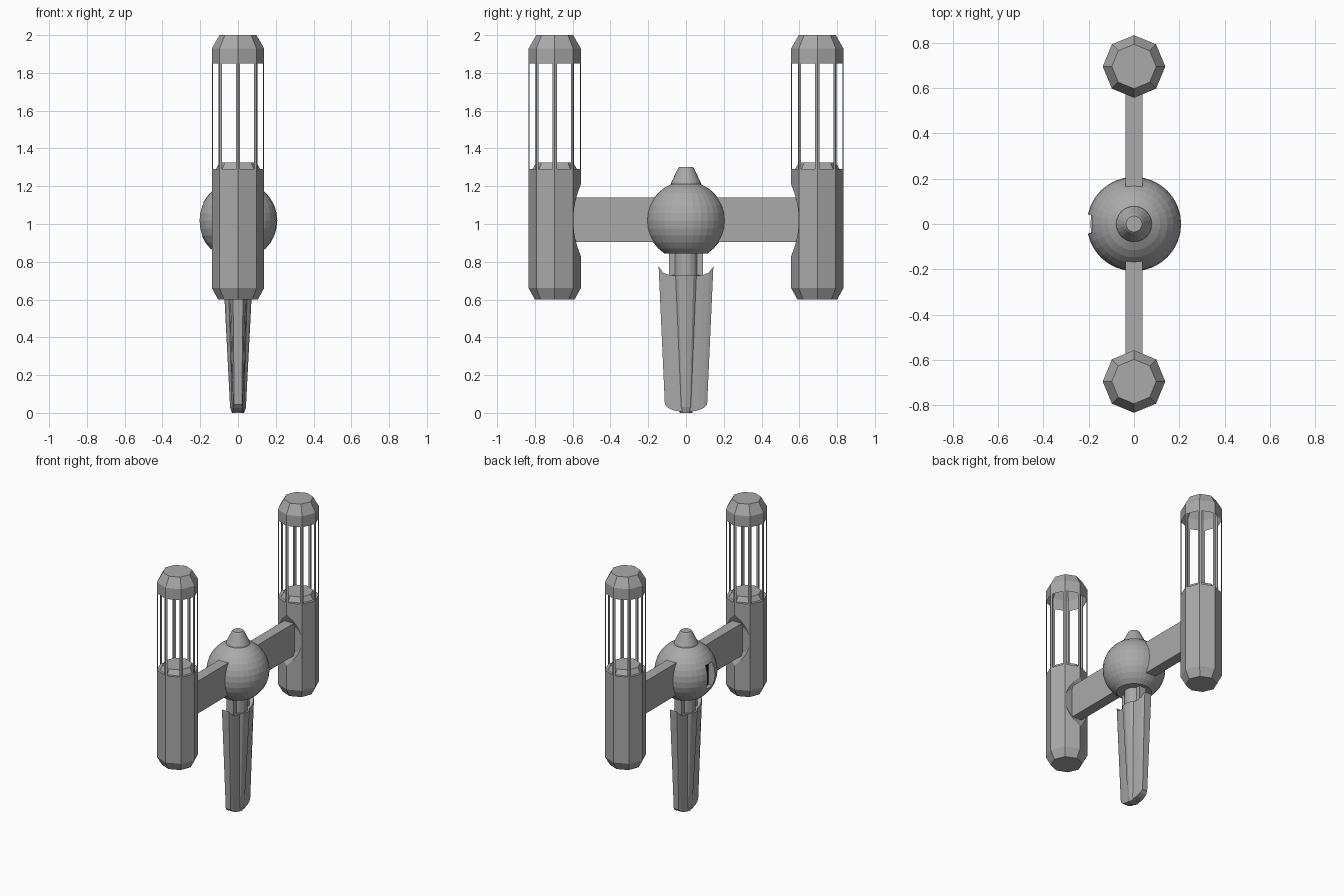
import bpy, bmesh
from math import sin, cos, pi

if "Cube" in bpy.data.objects:
    bpy.data.objects.remove(bpy.data.objects["Cube"])

grey = bpy.data.materials.new("dark_grey")
grey.diffuse_color = (0.4, 0.4, 0.4, 1)
grey.use_nodes = True
grey.node_tree.nodes["Principled BSDF"].inputs["Base Color"].default_value = grey.diffuse_color
black = bpy.data.materials.new("black")
black.diffuse_color = (0.01, 0.01, 0.01, 1)
black.use_nodes = True
black.node_tree.nodes["Principled BSDF"].inputs["Base Color"].default_value = black.diffuse_color


def make(name, verts, faces, mat=grey):
    me = bpy.data.meshes.new(name)
    me.from_pydata(verts, [], faces)
    me.materials.append(mat)
    bm = bmesh.new()
    bm.from_mesh(me)
    bmesh.ops.recalc_face_normals(bm, faces=bm.faces)
    bm.to_mesh(me)
    bm.free()
    ob = bpy.data.objects.new(name, me)
    bpy.context.collection.objects.link(ob)
    return ob


def lathe(name, profile, n, cy=0, caps=(True, True)):
    """Stack of n-sided rings from (radius, z) pairs."""
    verts = [(r * cos(2 * pi * i / n), cy + r * sin(2 * pi * i / n), z)
             for r, z in profile for i in range(n)]
    faces = [(k * n + i, k * n + (i + 1) % n, (k + 1) * n + (i + 1) % n, (k + 1) * n + i)
             for k in range(len(profile) - 1) for i in range(n)]
    if caps[0]:
        faces.append(tuple(range(n)))
    if caps[1]:
        faces.append(tuple(range((len(profile) - 1) * n, len(profile) * n)))
    return make(name, verts, faces)


def slab(name, outline, mat=grey):
    """Solid from (y, z, half thickness in x) points; its sides are strips of quads."""
    n = len(outline)
    verts = [(s * t, y, z) for s in (-1, 1) for y, z, t in outline]
    faces = [(i, (i + 1) % n, n + (i + 1) % n, n + i) for i in range(n)]
    faces += [(o + i, o + i + 1, o + n - 2 - i, o + n - 1 - i)
              for o in (0, n) for i in range(n // 2 - 1)]
    return make(name, verts, faces, mat)


def cut(target, cutter):
    cutter.hide_render = True
    cutter.display_type = 'WIRE'
    m = target.modifiers.new("cut", 'BOOLEAN')
    m.operation = 'DIFFERENCE'
    m.solver = 'EXACT'
    m.object = cutter


R, PY = 0.138, 0.695
for s, side in ((-1, "front"), (1, "back")):
    # pod body with chamfered ends and a round dished recess where the arm meets it
    body = lathe(side + "_pod_body",
                 [(0.105, 0.6), (R, 0.66), (R, 1.29), (0.118, 1.29), (0.098, 1.325)], 8, s * PY)
    dish = lathe(side + "_recess_cutter", [(0.1, 0.0), (0.24, 0.06)], 24)
    dish.location = (0, s * 0.595, 1.02)
    dish.rotation_euler = (s * pi / 2, 0, 0)
    cut(body, dish)

    # hollow cap
    lathe(side + "_pod_cap", [(R, 1.85), (R, 1.93), (0.098, 2.0)], 8, s * PY, (False, True))

    # thin bent strips at each corner, leaving open windows between
    verts, faces = [], []
    corner = [(R * cos(i * pi / 4), s * PY + R * sin(i * pi / 4)) for i in range(8)]
    for i in range(8):
        c, b = len(verts), corner[i]
        for a in (corner[i - 1], b, corner[(i + 1) % 8]):
            x, y = (b[k] + (a[k] - b[k]) * 0.12 for k in (0, 1))
            verts += [(x, y, 1.29), (x, y, 1.85)]
        faces += [(c, c + 2, c + 3, c + 1), (c + 2, c + 4, c + 5, c + 3)]
    make(side + "_window_strips", verts, faces)

    # arm from the ball to the pod
    slab(side + "_arm", [(s * 0.12, 0.905, 0.038), (s * 0.6, 0.905, 0.038),
                         (s * 0.6, 1.14, 0.038), (s * 0.12, 1.14, 0.038)])

    # handle fin, tapering downwards and outwards
    slab(side + "_handle_fin", [
        (s * 0.145, 0.775, 0.028), (s * 0.12, 0.742, 0.038),
        (s * 0.09, 0.73, 0.046), (s * 0.03, 0.725, 0.055),
        (s * 0.02, 0.005, 0.032), (s * 0.065, 0.013, 0.028),
        (s * 0.095, 0.027, 0.025), (s * 0.112, 0.045, 0.02)])

# ball, flattened underneath, with a dark slot in the left side
arc = [-pi / 2 + pi * k / 16 for k in range(3, 16)]
ball = lathe("ball", [(0.208 * cos(a), 1.018 + 0.208 * sin(a)) for a in arc], 32)
slot = make("slot_cutter",
            [(x, y, z) for x, w in ((-0.16, 0.03), (-0.23, 0.05)) for y, z in
             ((-w, 0.94), (w, 0.94), (w, 1.11), (-w, 1.11))],
            [(0, 1, 2, 3), (4, 5, 6, 7), (0, 1, 5, 4), (1, 2, 6, 5), (2, 3, 7, 6), (3, 0, 4, 7)])
cut(ball, slot)
make("slot_lining", [(-0.162, y, z) for y, z in
     ((-0.03, 0.942), (0.03, 0.942), (0.03, 1.108), (-0.03, 1.108))], [(0, 1, 2, 3)], black)

# knob on top of the ball
lathe("top_knob", [(0.08, 1.19), (0.078, 1.22), (0.042, 1.295), (0.035, 1.303)], 24)

# neck between ball and handle
lathe("neck", [(0.065, 0.72), (0.065, 0.87)], 16)
slab("neck_plate", [(-0.09, 0.72, 0.028), (0.09, 0.72, 0.028),
                    (0.09, 0.87, 0.028), (-0.09, 0.87, 0.028)])

# rounded core of the handle
lathe("handle_core", [(0.032, 0.0), (0.042, 0.03), (0.078, 0.73)], 12)
